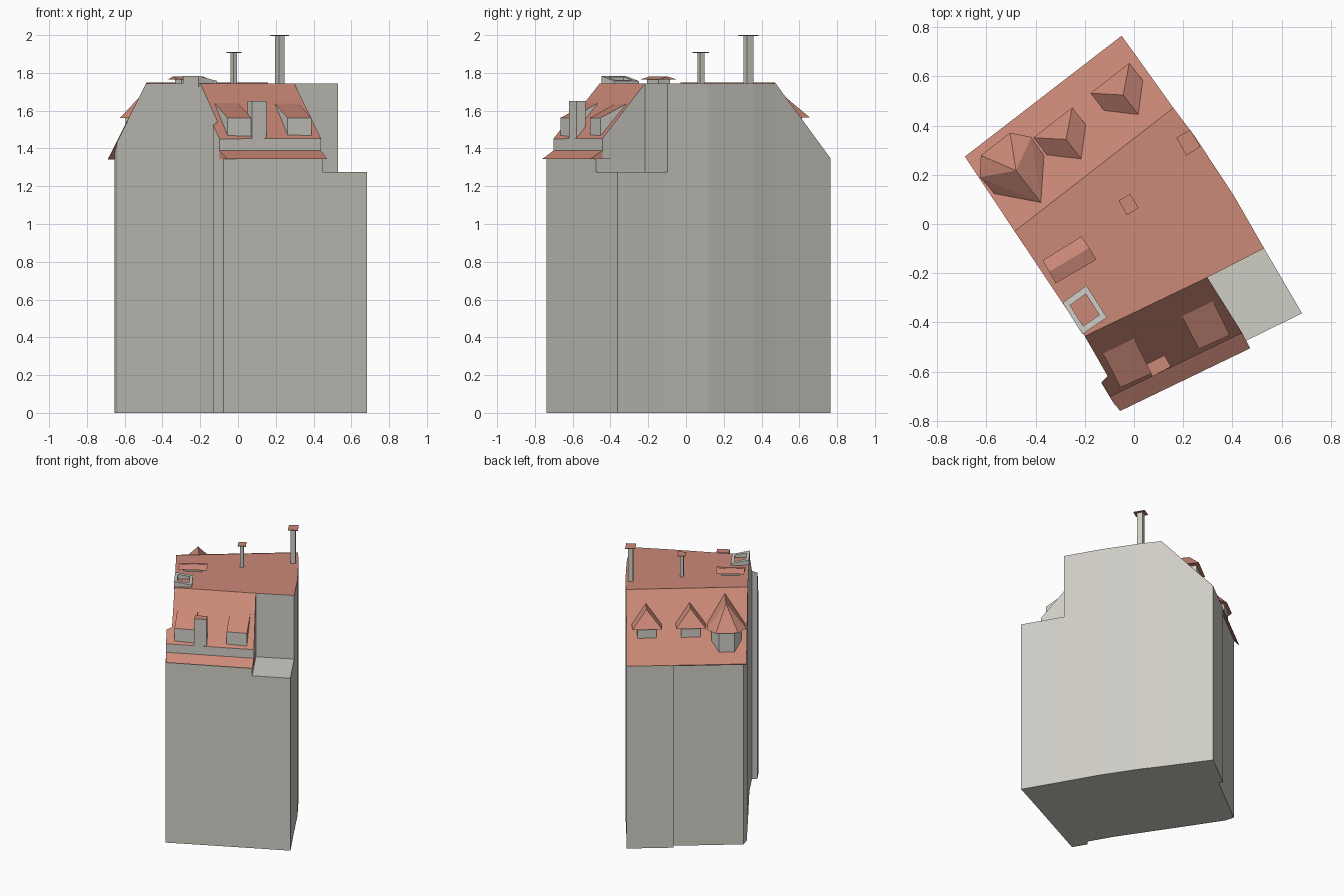
import bpy, bmesh
from mathutils import Vector

if "Cube" in bpy.data.objects:
    bpy.data.objects.remove(bpy.data.objects["Cube"])


def material(name, color):
    m = bpy.data.materials.new(name)
    m.use_nodes = True
    m.diffuse_color = (*color, 1)
    m.node_tree.nodes["Principled BSDF"].inputs["Base Color"].default_value = (*color, 1)
    return m


GREY = material("wall_grey", (0.62, 0.61, 0.56))
RED = material("roof_red", (0.60, 0.25, 0.185))

TOP = 1.745     # flat roof
EAVE = 1.345    # lower roof edge


def finish(name, bm, paint):
    """paint: grey, red, or 'top' for red on upward faces only."""
    bmesh.ops.recalc_face_normals(bm, faces=bm.faces)
    bm.normal_update()
    for f in bm.faces:
        f.material_index = int(paint == "red" or (paint == "top" and f.normal.z > 0.3))
    me = bpy.data.meshes.new(name)
    bm.to_mesh(me)
    bm.free()
    me.materials.append(GREY)
    me.materials.append(RED)
    ob = bpy.data.objects.new(name, me)
    bpy.context.collection.objects.link(ob)
    return ob


def hull(name, points, paint="grey"):
    bm = bmesh.new()
    for p in points:
        bm.verts.new(p)
    out = bmesh.ops.convex_hull(bm, input=bm.verts)
    unused = [g for g in out["geom_interior"] if isinstance(g, bmesh.types.BMVert)]
    bmesh.ops.delete(bm, geom=unused, context="VERTS")
    bmesh.ops.dissolve_limit(bm, angle_limit=0.02, verts=bm.verts, edges=bm.edges)
    return finish(name, bm, paint)


def prism(name, outline, z0, z1, paint="grey", cut=None):
    """Extruded footprint, optionally trimmed by a sloped roof plane."""
    bm = bmesh.new()
    base = bm.faces.new([bm.verts.new((x, y, z0)) for x, y in outline])
    ext = bmesh.ops.extrude_face_region(bm, geom=[base])
    verts = [g for g in ext["geom"] if isinstance(g, bmesh.types.BMVert)]
    bmesh.ops.translate(bm, vec=(0, 0, z1 - z0), verts=verts)
    if cut:
        geom = bm.verts[:] + bm.edges[:] + bm.faces[:]
        res = bmesh.ops.bisect_plane(bm, geom=geom, plane_co=cut[0], plane_no=cut[1],
                                     clear_outer=True)
        edges = [g for g in res["geom_cut"] if isinstance(g, bmesh.types.BMEdge)]
        bmesh.ops.holes_fill(bm, edges=bm.edges[:] if not edges else edges, sides=0)
    return finish(name, bm, paint)


def lift(points, z):
    return [(x, y, z) for x, y in points]


def shrink(points, k):
    c = sum((Vector(p) for p in points), Vector([0] * len(points[0]))) / len(points)
    return [tuple(c + (Vector(p) - c) * k) for p in points]


# Plan corners shared by several parts
front_l, front_r = (-0.2, -0.456), (0.298, -0.217)
ridge_l, ridge_r = (-0.485, -0.03), (0.16, 0.472)
back_r, back_l = (-0.05, 0.765), (-0.687, 0.274)
terrace_back, terrace_front = (0.529, -0.099), (0.683, -0.363)

# Roof slope planes
back_n = Vector((-0.614, 0.789))
back_t = Vector((0.789, 0.614))
back_cut = ((*ridge_r, TOP), (back_n.x * 1.105, back_n.y * 1.105, 1))
front_cut = ((*front_l, TOP), (0.433 * 1.103, -0.902 * 1.103, 1))

# Main body with the sloped rear roof
prism("main_body", [front_l, front_r, terrace_back, (0.403, 0.12), (0.245, 0.359), ridge_r,
                    back_r, (-0.298, 0.574), (-0.28, 0.55), (-0.653, 0.262), (-0.637, 0.2),
                    ridge_l], 0, TOP, "top", back_cut)
rear = [back_r, back_l, ridge_l, ridge_r]
rear_z = [EAVE, EAVE, TOP, TOP]
hull("rear_roof", [(x, y, z + d) for (x, y), z in zip(rear, rear_z) for d in (-0.003, 0.003)],
     "red")

# Front body, terrace and mansard
bump = [(-0.107, -0.618), (-0.133, -0.645)]
prism("front_body", [front_l, *bump, (-0.077, -0.738), (0.45, -0.477), front_r], 0, EAVE)
prism("terrace", [front_r, (0.45, -0.477), terrace_front, terrace_back], 0, 1.275)
band_l, band_r = (-0.097, -0.702), (0.44, -0.443)
prism("mansard", [front_l, *bump, band_l, band_r, front_r], EAVE, TOP, "top", front_cut)
eave_l, eave_r = (-0.057, -0.76), (0.472, -0.505)
hull("front_eave", lift([band_l, band_r], 1.388) + lift([band_l, band_r, eave_l, eave_r], EAVE),
     "red")

# Front shed dormers
dormer = [(-0.128, -0.52), (-0.002, -0.46), (0.071, -0.608), (-0.055, -0.664)]
for name, dx, dy in (("right", 0, 0), ("left", 0.318, 0.156)):
    quad = [(x + dx, y + dy) for x, y in dormer]
    hull("front_dormer_" + name,
         lift(quad[:2], 1.643) + lift(quad[2:], 1.562) + lift(quad, 1.44), "top")

# Front chimney block
block = [(0.05, -0.57), (0.124, -0.533), (0.15, -0.58), (0.075, -0.62)]
hull("front_block", lift(block, 1.4) + lift(block, 1.65), "top")


def slope_point(t, n, z):
    p = back_t * t + back_n * n
    return (p.x, p.y, z)


# Rear hipped dormers
for i, t in enumerate((0.287, -0.007)):
    eaves = [slope_point(t + s * 0.1, n, 1.565) for s in (-1, 1) for n in (0.43, 0.528)]
    ridge = [slope_point(t, n, 1.674) for n in (0.335, 0.441)]
    hull(f"rear_dormer_roof_{i + 1}", eaves + ridge, "red")
    hull(f"rear_dormer_wall_{i + 1}",
         [slope_point(t + s * 0.065, n, z) for s in (-1, 1) for n in (0.4, 0.505)
          for z in (1.47, 1.566)])

# Rear turret dormer
t = -0.245
plan = [(0.075, 0.602), (0.133, 0.535), (0.125, 0.42)]
hull("turret_roof", [slope_point(t + s * w, n, 1.56) for s in (-1, 1) for w, n in plan]
     + [slope_point(t, n, 1.717) for n in (0.298, 0.466)], "red")
plan = [(0.052, 0.58), (0.1, 0.525), (0.1, 0.42)]
hull("turret_wall", [slope_point(t + s * w, n, z) for s in (-1, 1) for w, n in plan
                     for z in (1.39, 1.562)])

# Chimneys with flat caps
cap = [(0.172, 0.351), (0.229, 0.383), (0.27, 0.314), (0.213, 0.278)]
for name, dx, dy, k, shaft, z in (("tall", 0, 0, 1, 0.5, 2.0),
                                  ("short", -0.243, -0.252, 0.82, 0.36, 1.91)):
    quad = [(x + dx, y + dy) for x, y in cap]
    stem = shrink(quad, shaft)
    hull("chimney_" + name, lift(stem, 1.7) + lift(stem, z - 0.003))
    quad = shrink(quad, k)
    hull("chimney_cap_" + name, lift(quad, z - 0.004) + lift(quad, z), "red")

# Open skylight frame
outer = [(-0.193, -0.25, 1.757), (-0.11, -0.38, 1.757), (-0.21, -0.448, 1.784),
         (-0.29, -0.32, 1.784)]
inner = shrink(outer, 0.66)
for i in range(4):
    j = (i + 1) % 4
    rim = [outer[i], outer[j], inner[j], inner[i]]
    hull(f"skylight_frame_{i + 1}", rim + [(x, y, TOP - 0.02) for x, y, z in rim])

# Roof vent with a low gabled cover
vent = [(-0.213, -0.05), (-0.152, -0.144), (-0.318, -0.241), (-0.371, -0.148)]
ridge = [((a[0] + b[0]) / 2, (a[1] + b[1]) / 2) for a, b in (vent[:2], vent[2:])]
hull("vent_cover", lift(vent, 1.765) + lift(ridge, 1.781), "red")
base = shrink(vent, 0.65)
hull("vent_base", lift(base, TOP - 0.02) + lift(base, 1.767))
